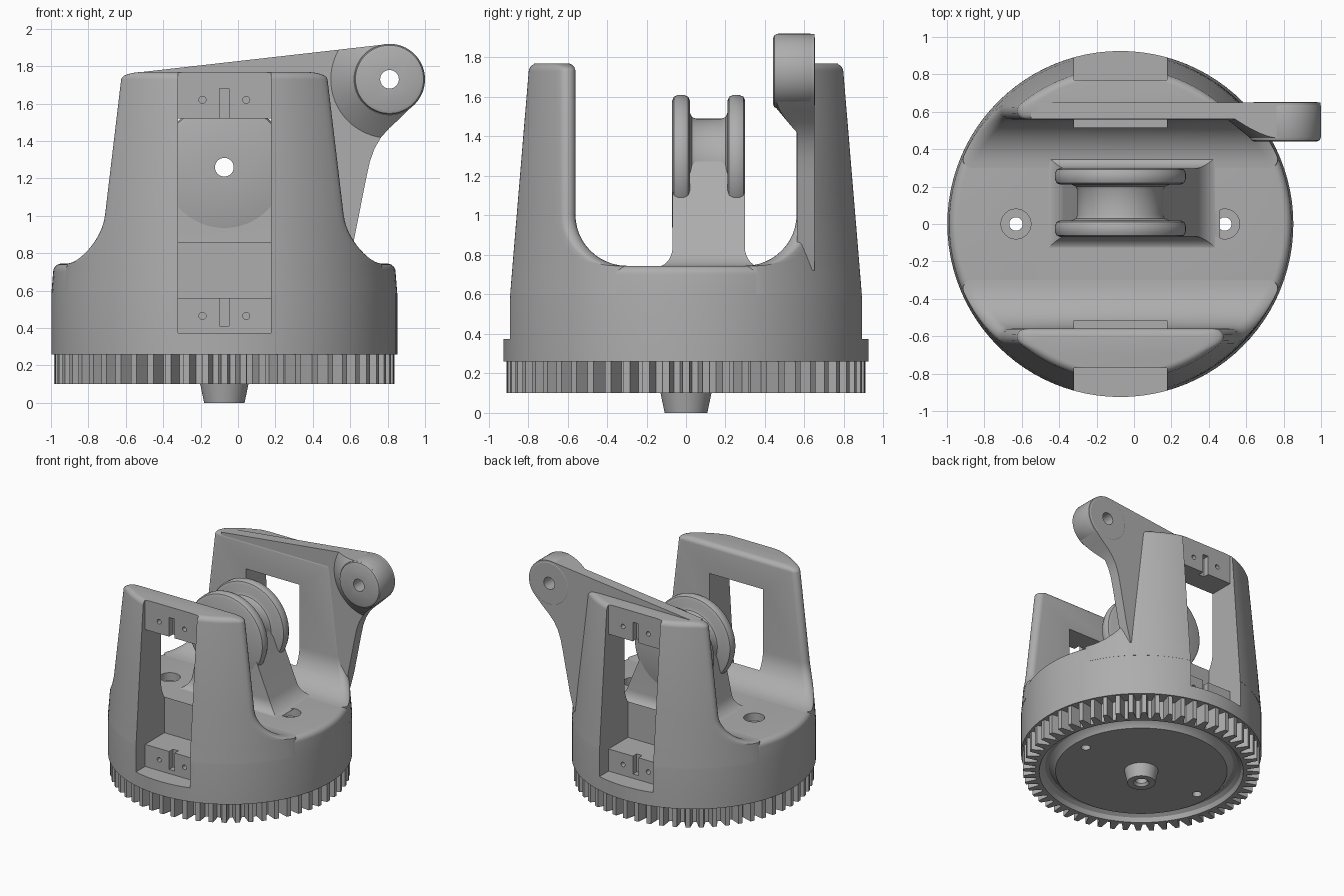
import bpy, bmesh
from math import sin, cos, pi, sqrt, atan2, radians

cube = bpy.data.objects.get("Cube")
if cube:
    bpy.data.objects.remove(cube, do_unlink=True)

CX = -0.073          # axis of the round body
FLOOR = 0.745        # saddle floor height
PIVOT_Z = 1.26       # pulley axle height
BOSS_X, BOSS_Z = 0.81, 1.73

grey = bpy.data.materials.new("light_grey")
grey.use_nodes = True
grey.diffuse_color = (0.42, 0.42, 0.42, 1)
grey.node_tree.nodes["Principled BSDF"].inputs["Base Color"].default_value = (0.42, 0.42, 0.42, 1)


def loft(name, rings, wrap=False):
    """Skin a list of equal-length rings; cap the ends or wrap them round."""
    bm = bmesh.new()
    loops = [[bm.verts.new(p) for p in ring] for ring in rings]
    n = len(loops[0])
    pairs = list(zip(loops, loops[1:]))
    if wrap:
        pairs.append((loops[-1], loops[0]))
    else:
        bm.faces.new(loops[0])
        bm.faces.new(loops[-1])
    for a, b in pairs:
        for i in range(n):
            j = (i + 1) % n
            bm.faces.new((a[i], a[j], b[j], b[i]))
    bmesh.ops.recalc_face_normals(bm, faces=bm.faces)
    mesh = bpy.data.meshes.new(name)
    bm.to_mesh(mesh)
    bm.free()
    mesh.materials.append(grey)
    obj = bpy.data.objects.new(name, mesh)
    bpy.context.collection.objects.link(obj)
    return obj


def circle_z(x, y, r, z, n=96):
    return [(x + r * cos(2 * pi * i / n), y + r * sin(2 * pi * i / n), z) for i in range(n)]


def circle_y(x, z, r, y, n=64):
    return [(x + r * cos(2 * pi * i / n), y, z + r * sin(2 * pi * i / n)) for i in range(n)]


def rect(x0, x1, y0, y1, z):
    return [(x0, y0, z), (x1, y0, z), (x1, y1, z), (x0, y1, z)]


def box(x0, x1, y0, y1, z0, z1):
    return loft("cutter", [rect(x0, x1, y0, y1, z0), rect(x0, x1, y0, y1, z1)])


def rod_y(x, z, r, y0, y1, n=32):
    return loft("cutter", [circle_y(x, z, r, y0, n), circle_y(x, z, r, y1, n)])


def rod_z(x, y, r, z0, z1):
    return loft("cutter", [circle_z(x, y, r, z0, 32), circle_z(x, y, r, z1, 32)])


def cut(obj, cutter, operation='DIFFERENCE'):
    cutter.hide_render = True
    mod = obj.modifiers.new("cut", 'BOOLEAN')
    mod.operation, mod.solver, mod.object = operation, 'EXACT', cutter
    bpy.context.view_layer.objects.active = obj
    bpy.ops.object.modifier_apply(modifier=mod.name)
    bpy.data.objects.remove(cutter, do_unlink=True)


def finish(obj):
    bpy.ops.object.select_all(action='DESELECT')
    obj.select_set(True)
    bpy.context.view_layer.objects.active = obj
    bpy.ops.object.shade_smooth_by_angle(angle=radians(30))


def body_radius(z):
    return 0.925 - 0.095 * max(0, z - 0.58) / 1.19


# --- Towers: circular segments with rounded corners, lofted upward ---
def segment(z, side, inset=0.0):
    r = body_radius(z) + 0.001 - inset
    c = 0.3
    if z > FLOOR:
        c = 0.3 + sqrt(0.26 ** 2 - max(0, 1.005 - z) ** 2)
    c += inset
    f = 0.045
    y = c + f
    x = sqrt((r - f) ** 2 - y * y)
    phi = atan2(y, x)
    pts = []
    for i in range(7):
        a = -pi / 2 + (phi + pi / 2) * i / 6
        pts.append((x + f * cos(a), y + f * sin(a)))
    for i in range(1, 40):
        a = phi + (pi - 2 * phi) * i / 40
        pts.append((r * cos(a), r * sin(a)))
    for i in range(7):
        a = pi - phi + (pi / 2 + phi) * i / 6
        pts.append((-x + f * cos(a), y + f * sin(a)))
    return [(CX + px, side * py, z) for px, py in pts]


def tower(name, side):
    rings = [segment(0.6, side), segment(FLOOR, side)]
    for i in range(1, 13):
        a = pi / 2 * i / 12
        rings.append(segment(1.005 - 0.26 * cos(a), side))
    for i in range(7):
        a = pi / 2 * i / 6
        rings.append(segment(1.73 + 0.04 * sin(a), side, 0.04 * (1 - cos(a))))
    return loft(name, rings)


# --- Slot, window, grooves and pin holes on one side ---
def cut_mount(obj, side, z_groove, z_pin):
    x0, x1 = CX - 0.247, CX + 0.25
    ys = lambda a, b: sorted((side * a, side * b))
    cut(obj, box(x0, x1, *ys(0.77, 1.1), 0.375, 2))
    cut(obj, box(x0, x1, *ys(0.515, 1.05), 0.56, 1.52))
    cut(obj, box(CX - 0.025, CX + 0.025, *ys(0.72, 1.0), *z_groove))
    for dx in (-0.117, 0.117):
        cut(obj, rod_y(CX + dx, z_pin, 0.019, *ys(0.7, 0.9), 16))


# --- Round base with rounded rim ---
rings = [circle_z(CX, 0, body_radius(z), z) for z in (0.26, 0.58, 0.7)]
for i in range(1, 7):
    a = pi / 2 * i / 6
    rings.append(circle_z(CX, 0, body_radius(0.7) - 0.045 * (1 - cos(a)), 0.7 + 0.045 * sin(a)))
base = loft("round_base", rings)
towers = [tower("front_tower", -1), tower("back_tower", 1)]
for side, part in zip((-1, 1), towers):
    cut_mount(base, side, (0.41, 0.6), 0.465)
    cut_mount(part, side, (1.5, 1.68), 1.62)

# --- Gear ring with underside groove and hub ---
TEETH = 56


def gear_outline(z):
    pts = []
    for i in range(TEETH):
        for k, r in ((-0.34, 0.815), (-0.17, 0.91), (0.17, 0.91), (0.34, 0.815)):
            a = 2 * pi * (i + k) / TEETH
            pts.append((CX + r * cos(a), r * sin(a), z))
    return pts


under = [(0.785, 0.1), (0.77, 0.135), (0.74, 0.155), (0.71, 0.155), (0.68, 0.135), (0.66, 0.105),
         (0.13, 0.105), (0.108, 0), (0.06, 0), (0.045, 0.02), (0.045, 0.15)]
gear = loft("gear_ring", [gear_outline(0.262), gear_outline(0.1)]
            + [circle_z(CX, 0, r, z, 4 * TEETH) for r, z in under])

# Screw holes through base and gear
for dx in (-0.558, 0.558):
    cut(base, rod_z(CX + dx, 0, 0.08, 0.68, 0.9))
    for part in (base, gear):
        cut(part, rod_z(CX + dx, 0, 0.036, 0, 0.9))

# --- Pulley: two rounded flanges and a drum, with an axle hole ---
flange = [(-0.07, 0.32), (-0.061, 0.341), (-0.04, 0.35), (-0.01, 0.35), (0.011, 0.341), (0.02, 0.32),
          (0.02, 0.26), (0.03, 0.238), (0.05, 0.23)]
profile = [(-0.07, 0.05)] + flange + [(0.23 - y, r) for y, r in reversed(flange)] + [(0.3, 0.05)]
pulley = loft("pulley", [circle_y(CX, PIVOT_Z, r, y) for y, r in profile], wrap=True)

# --- Tapered pulley post with a flared foot ---
rings = []
for i in range(8):
    a = pi / 2 * i / 7
    z = FLOOR - 0.005 + 0.1 * (1 - cos(a))
    e = 0.08 * (1 - sin(a))
    t = (z - 0.74) / 0.62
    rings.append(rect(-0.40 + 0.14 * t - e, 0.38 - 0.26 * t + e, -0.068 - e, 0.298 + e, z))
rings.append(rect(-0.26, 0.12, -0.068, 0.298, 1.36))
post = loft("pulley_post", rings)
cut(post, box(-0.5, 0.5, 0.02, 0.21, 1.3, 1.5))
cut(post, rod_y(CX, PIVOT_Z, 0.05, -0.3, 0.5))

# --- Side arm plate with boss ---
outline = [(-0.55, 1.765)]
for i in range(25):
    a = radians(96 - 141 * i / 24)
    outline.append((BOSS_X + 0.188 * cos(a), BOSS_Z + 0.188 * sin(a)))
outline += [(0.87, 1.525), (0.81, 1.47), (0.765, 1.42), (0.73, 1.36), (0.705, 1.29), (0.685, 1.2),
            (0.62, 0.87), (0.58, 0.72), (0.3, 0.72), (0.3, 1.6), (-0.5, 1.6)]


def slab(name, y0, y1):
    return loft(name, [[(x, y, z) for x, z in outline] for y in (y0, y1)])


arm = slab("arm_plate", 0.562, 0.65)
cone = loft("boss_cone", [circle_y(BOSS_X, BOSS_Z, r, y) for r, y in ((0.19, 0.46), (0.33, 0.575))])
cut(cone, slab("cutter", 0.3, 0.8), 'INTERSECT')
boss_profile = [(0.165, 0.44), (0.182, 0.447), (0.19, 0.465), (0.19, 0.63), (0.185, 0.643), (0.17, 0.652)]
boss = loft("arm_boss", [circle_y(BOSS_X, BOSS_Z, r, y) for r, y in boss_profile])
for part in (arm, cone, boss):
    cut(part, rod_y(BOSS_X, BOSS_Z, 0.05, 0.2, 0.9))

for part in [base, gear, pulley, post, arm, cone, boss] + towers:
    finish(part)
